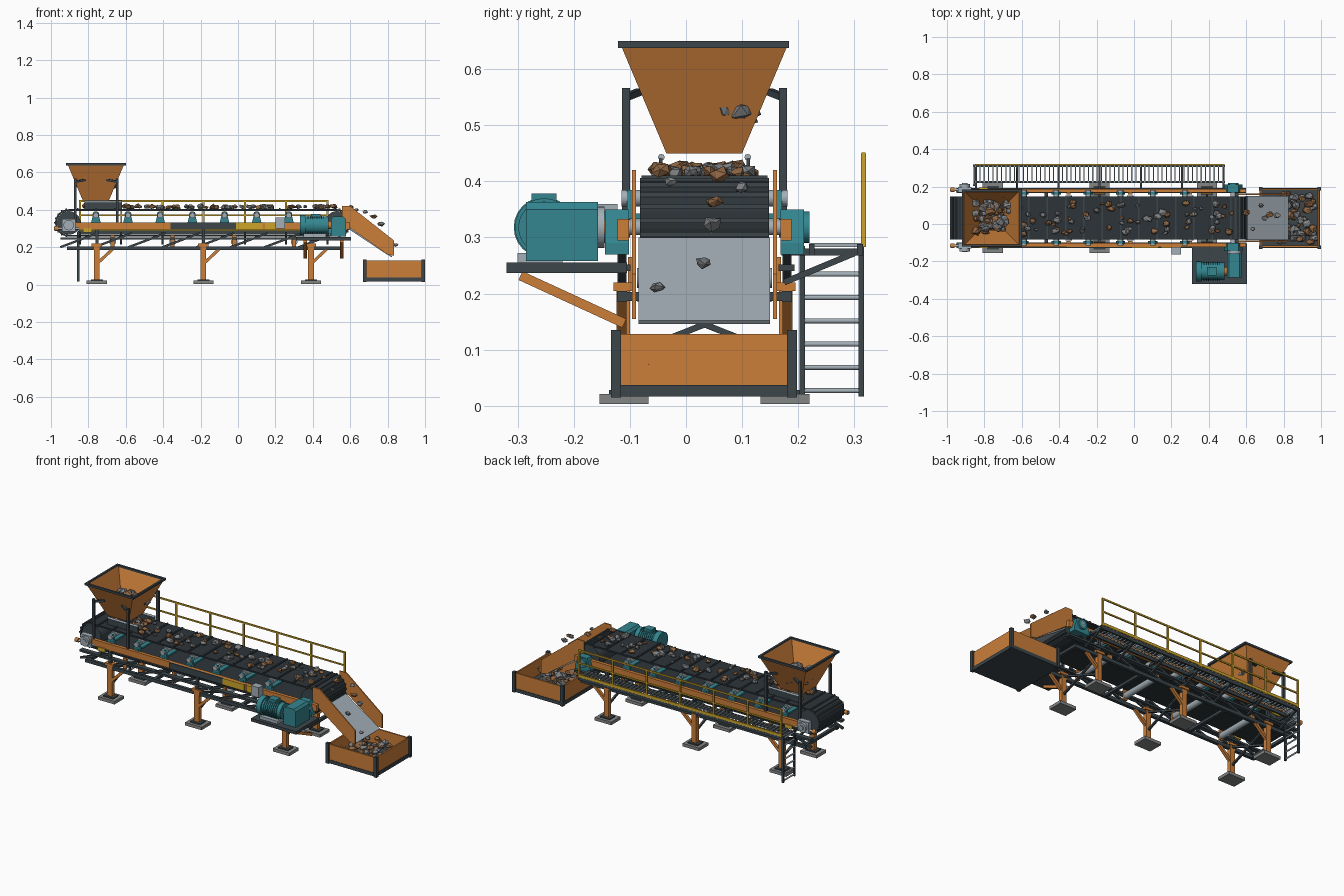
import bpy, bmesh, math, random
from mathutils import Vector, Matrix

if "Cube" in bpy.data.objects:
    bpy.data.objects.remove(bpy.data.objects["Cube"])
random.seed(4)


def mat(name, r, g, b):
    m = bpy.data.materials.new(name)
    m.diffuse_color = [((c / 255 + 0.055) / 1.055) ** 2.4 for c in (r, g, b)] + [1]
    m.use_nodes = True
    m.node_tree.nodes["Principled BSDF"].inputs["Base Color"].default_value = m.diffuse_color
    return m


ORANGE = mat("orange paint", 204, 127, 58)
DARK = mat("dark steel", 60, 70, 75)
BELT = mat("belt rubber", 45, 52, 56)
TEAL = mat("teal paint", 52, 134, 144)
STEEL = mat("light steel", 163, 175, 183)
YELLOW = mat("safety yellow", 206, 165, 42)
FOOT = mat("concrete grey", 132, 134, 133)
STONE = mat("grey stone", 128, 130, 132)
BROWN = mat("brown stone", 142, 102, 68)
YC = 0.033                       # conveyor centre line
SIDES = (-1, 1)


def finish(name, bm, *mats):
    me = bpy.data.meshes.new(name)
    bmesh.ops.recalc_face_normals(bm, faces=bm.faces)
    bm.to_mesh(me)
    bm.free()
    for m in mats:
        me.materials.append(m)
    ob = bpy.data.objects.new(name, me)
    bpy.context.collection.objects.link(ob)
    return ob


def box(name, x0, x1, y0, y1, z0, z1, m):
    bm = bmesh.new()
    M = Matrix.Translation(((x0 + x1) / 2, (y0 + y1) / 2, (z0 + z1) / 2))
    bmesh.ops.create_cube(bm, size=1, matrix=M @ Matrix.Diagonal((x1 - x0, y1 - y0, z1 - z0, 1)))
    return finish(name, bm, m)


def along(a, b):
    a, b = Vector(a), Vector(b)
    d = b - a
    return Matrix.Translation((a + b) / 2) @ d.to_track_quat('Z', 'Y').to_matrix().to_4x4(), d.length


def bar(name, a, b, w, m):
    M, L = along(a, b)
    bm = bmesh.new()
    bmesh.ops.create_cube(bm, size=1, matrix=M @ Matrix.Diagonal((w, w, L, 1)))
    return finish(name, bm, m)


def cyl(name, a, b, r, m, n=20, r2=None):
    M, L = along(a, b)
    bm = bmesh.new()
    bmesh.ops.create_cone(bm, cap_ends=True, segments=n, radius1=r, radius2=r if r2 is None else r2, depth=L, matrix=M)
    for f in bm.faces:
        f.smooth = len(f.verts) == 4
    for e in bm.edges:
        e.smooth = all(len(f.verts) == 4 for f in e.link_faces)
    return finish(name, bm, m)


def prism(name, pts, y0, y1, m):
    bm = bmesh.new()
    f = bm.faces.new([bm.verts.new((x, y0, z)) for x, z in pts])
    g = bmesh.ops.extrude_face_region(bm, geom=[f])
    bmesh.ops.translate(bm, vec=(0, y1 - y0, 0), verts=[v for v in g['geom'] if isinstance(v, bmesh.types.BMVert)])
    return finish(name, bm, m)


def rocks(name, spots):
    bm = bmesh.new()
    for x, y, z, r in spots:
        rot = Matrix.Rotation(random.uniform(0, 6), 4, Vector((random.random(), random.random(), 1)))
        S = Matrix.Diagonal((random.uniform(.9, 1.3), random.uniform(.8, 1.1), random.uniform(.65, .9), 1))
        old = len(bm.faces)
        g = bmesh.ops.create_icosphere(bm, subdivisions=1, radius=r, matrix=Matrix.Translation((x, y, z)) @ S @ rot)
        for v in g['verts']:
            v.co += Vector([random.uniform(-.22, .22) * r for _ in range(3)])
        k = random.random() < .45
        bm.faces.ensure_lookup_table()
        for f in bm.faces[old:]:
            f.material_index = int(k)
    return finish(name, bm, STONE, BROWN)


U = random.uniform

# Belt loop around both pulleys
XT, XH, ZP, RP = -0.905, 0.53, 0.33, 0.073
B0, B1 = -0.082, 0.148
arc = [(XH + RP * math.sin(t), ZP + RP * math.cos(t)) for t in [math.pi * i / 16 for i in range(17)]]
arc += [(XT - RP * math.sin(t), ZP - RP * math.cos(t)) for t in [math.pi * i / 16 for i in range(17)]]
bm = bmesh.new()
a = [bm.verts.new((x, B0, z)) for x, z in arc]
b = [bm.verts.new((x, B1, z)) for x, z in arc]
for i in range(len(arc)):
    j = (i + 1) % len(arc)
    bm.faces.new((a[i], a[j], b[j], b[i]))
belt = finish("belt", bm, BELT)
md = belt.modifiers.new("thickness", 'SOLIDIFY')
md.thickness = 0.009
# Cleats on the flat runs and around the pulleys
for i in range(15):
    x = -0.86 + i * 0.098
    box("belt_cleat", x, x + .008, B0 + .003, B1 - .003, ZP + RP - .002, ZP + RP + .007, DARK)
for i in range(9):
    t = math.pi * (i + .5) / 9
    for cx, s in ((XH, 1), (XT, -1)):
        p = (cx + s * RP * math.sin(t), ZP + RP * math.cos(t))
        bar("pulley_cleat", (p[0], B0, p[1]), (p[0], B1, p[1]), .009, DARK)
for x, nm in ((XT, "tail"), (XH, "head")):
    cyl(nm + "_pulley", (x, B0 + .005, ZP), (x, B1 - .005, ZP), RP - .01, DARK, 32)
    cyl(nm + "_shaft", (x, -.15, ZP - .012), (x, .22, ZP - .012), .014, STEEL)

# Side frames: rails, truss chords, legs, idler ends, bearings
for s in SIDES:
    def Y(d):
        return YC + s * d

    def sbox(name, x0, x1, d0, d1, z0, z1, m):
        box(name, x0, x1, min(Y(d0), Y(d1)), max(Y(d0), Y(d1)), z0, z1, m)
    sbox("side_rail", -.93, .6, .135, .155, .295, .333, ORANGE)
    sbox("rail_lower_flange", -.95, .6, .132, .16, .24, .252, DARK)
    sbox("lower_chord", -.915, .56, .138, .156, .185, .205, DARK)
    for i in range(8):
        x = -.95 + i * .182
        bar("truss_diagonal", (x, Y(.147), .2), (x + .2, Y(.147), .275), .012, DARK)
    for x in (-.755, -.185, .39):
        sbox("leg", x - .015, x + .015, .133, .157, .02, .22, ORANGE)
        sbox("leg_cap", x - .028, x + .028, .128, .162, .205, .22, ORANGE)
        sbox("foot", x - .054, x + .054, .1, .187, .003, .021, FOOT)
        sbox("foot_plate", x - .032, x + .032, .12, .17, .021, .028, DARK)
        bar("leg_brace", (x + .01, Y(.147), .12), (x + .09, Y(.147), .195), .016, ORANGE)
        bar("cross_brace", (x, Y(.14), .2), (x, Y(-.14), .09), .011, DARK)
        bar("upright", (x, Y(.147), .21), (x, Y(.147), .3), .016, DARK)
    for i in range(7):
        x = -.76 + i * .172
        prism("idler_bracket", [(x - .025, .333), (x + .025, .333), (x + .012, .385), (x - .012, .385)], Y(.125), Y(.138), TEAL)
        cyl("idler_end", (x, Y(.115), .37), (x, Y(.148), .37), .015, STEEL, 12)
    prism("head_bearing", [(XH - .05, .27), (XH + .05, .27), (XH + .05, .29), (XH + .03, .35), (XH - .03, .35), (XH - .05, .29)], Y(.135), Y(.177), TEAL)
    cyl("head_bearing_cap", (XH, Y(.17), ZP - .012), (XH, Y(.187), ZP - .012), .028, TEAL)
    sbox("tail_bearing", XT - .035, XT + .035, .135, .165, .285, .35, STEEL)
    cyl("tail_bearing_cap", (XT, Y(.16), ZP - .012), (XT, Y(.18), ZP - .012), .028, STEEL)
    cyl("take_up_screw", (-.985, Y(.15), .3), (-.85, Y(.15), .3), .007, STEEL, 10)
    cyl("take_up_nut", (-.98, Y(.15), .3), (-.96, Y(.15), .3), .014, ORANGE, 6)
    sbox("warning_plate", -.83, -.78, .155, .161, .278, .3, YELLOW)
    for x in (-.87, -.645):
        sbox("hopper_post", x - .007, x + .007, .133, .147, .3, .566, DARK)
        bar("hopper_arm", (x, Y(.14), .55), (x * .5 - .38, Y(.115), .56), .012, DARK)
    sbox("loading_skirt", -.82, -.62, .075, .081, .405, .442, DARK)
    cyl("skirt_rod", (-.82, Y(.077), .443), (-.62, Y(.077), .443), .006, STEEL, 8)
    prism("chute_side", [(.555, .42), (.6, .42), (.835, .235), (.835, .155), (.8, .16), (.555, .335)], Y(.122), Y(.129), ORANGE)
for i in range(7):
    x = -.76 + i * .172
    cyl("idler_roller", (x, YC - .115, .375), (x, YC + .115, .375), .018, STEEL, 14)
    box("idler_base", x - .012, x + .012, YC - .14, YC + .14, .333, .343, TEAL)
for x in (-.67, -.35, -.02, .30):
    cyl("return_roller", (x, YC - .12, .228), (x, YC + .12, .228), .018, STEEL, 14)
    for s in SIDES:
        y = YC + s * .13
        box("return_hanger", x - .011, x + .011, y - .006, y + .006, .205, .265, ORANGE)
for x in (-.9, -.47, .1, .55):
    box("cross_member", x - .009, x + .009, YC - .14, YC + .14, .187, .203, DARK)

# Painted plates on the front rail and a control box
box("dark_panel", -.36, -.01, -.129, -.122, .295, .333, DARK)
box("yellow_panel", -.01, .13, -.129, -.122, .295, .333, YELLOW)
box("yellow_panel_small", .145, .2, -.129, -.122, .295, .333, YELLOW)
box("control_box", .2, .25, -.163, -.122, .3, .36, STEEL)

# Feed hopper
bm = bmesh.new()
top = [bm.verts.new(p) for p in ((-.91, -.115, .64), (-.61, -.115, .64), (-.61, .18, .64), (-.91, .18, .64))]
low = [bm.verts.new(p) for p in ((-.83, -.035, .45), (-.69, -.035, .45), (-.69, .1, .45), (-.83, .1, .45))]
for i in range(4):
    j = (i + 1) % 4
    bm.faces.new((top[i], top[j], low[j], low[i]))
hop = finish("hopper", bm, ORANGE)
hop.modifiers.new("thickness", 'SOLIDIFY').thickness = 0.007


def frame(name, x0, x1, y0, y1, z0, z1, w, m):
    box(name, x0, x1, y0, y0 + w, z0, z1, m)
    box(name, x0, x1, y1 - w, y1, z0, z1, m)
    box(name, x0, x0 + w, y0 + w, y1 - w, z0, z1, m)
    box(name, x1 - w, x1, y0 + w, y1 - w, z0, z1, m)


frame("hopper_rim", -.92, -.6, -.121, .184, .638, .65, .012, DARK)

# Discharge chute floor and collecting bin
prism("chute_floor", [(.6, .30), (.825, .152), (.82, .146), (.595, .294)], -.085, .15, STEEL)
frame("bin_wall", .675, .99, -.125, .19, .033, .128, .009, ORANGE)
box("bin_floor", .67, .995, -.128, .193, .017, .037, DARK)
for x in (.668, .982):
    for y in (-.134, .18):
        box("bin_corner", x, x + .018, y, y + .018, .015, .135, DARK)

# Drive: platform, motor, gearbox
box("motor_platform", .31, .605, -.32, -.105, .237, .255, DARK)
for x in (.36, .555):
    bar("platform_brace", (x, -.295, .232), (x, -.11, .147), .017, ORANGE)
box("motor_base", .35, .47, -.3, -.22, .255, .272, STEEL)
MY, MZ = -.253, .318
cyl("motor_body", (.345, MY, MZ), (.485, MY, MZ), .046, TEAL, 24)
for i in range(8):
    x = .372 + i * .012
    cyl("motor_fin", (x, MY, MZ), (x + .005, MY, MZ), .052, TEAL, 24)
cyl("fan_cover", (.332, MY, MZ), (.362, MY, MZ), .054, TEAL, 24)
box("terminal_box", .39, .44, MY - .022, MY + .022, .355, .378, TEAL)
cyl("coupling", (.48, MY, MZ), (.52, MY, MZ), .022, ORANGE, 16)
prism("gearbox", [(.497, .258), (.577, .258), (.577, .35), (.565, .363), (.509, .363), (.497, .35)], -.285, -.157, TEAL)
cyl("gearbox_flange", (.537, -.16, .318), (.537, -.145, .318), .037, STEEL)
cyl("output_coupling", (.537, -.16, .318), (.537, -.12, .318), .022, ORANGE, 16)

# Walkway with grating, guard rail and ladder
for y in (.224, .31):
    box("walkway_beam", -.855, .487, y - .005, y + .005, .268, .288, DARK)
for i in range(58):
    x = -.85 + i * .0232
    box("grating_bar", x, x + .006, .22, .317, .283, .29, STEEL)
for i in range(7):
    x = -.845 + i * .2205
    box("guard_post", x - .005, x + .005, .312, .321, .283, .45, YELLOW)
    bar("walkway_bracket", (x, .175, .22), (x, .3, .272), .011, DARK)
    box("walkway_joist", x - .005, x + .005, .17, .31, .268, .28, DARK)
for z0, z1 in ((.442, .451), (.366, .374), (.288, .304)):
    box("guard_rail", -.85, .483, .313, .32, z0, z1, YELLOW)
for y in (.207, .312):
    box("ladder_rail", -.86, -.848, y - .005, y + .005, .017, .285, DARK)
for i in range(7):
    z = .027 + i * .0415
    cyl("ladder_rung", (-.854, .207, z), (-.854, .312, z), .0045, STEEL, 8)

# Ore on the belt, in the hopper, in the bin and falling
rocks("belt_ore", [(U(-.62, .56), U(-.055, .115), .411 + U(0, .008), U(.01, .021)) for _ in range(75)]
      + [(U(-.82, -.63), U(-.03, .095), .42, U(.014, .022)) for _ in range(16)])
rocks("hopper_ore", [(U(-.85, -.67), U(-.05, .115), .535 + U(-.02, .02), U(.016, .026)) for _ in range(60)])
rocks("bin_ore", [(U(.7, .965), U(-.1, .165), .055 + U(-.012, .03), U(.014, .027)) for _ in range(85)])
rocks("falling_ore", [(.60, .06, .413, .016), (.635, -.027, .4, .013), (.68, .1, .39, .014), (.725, .05, .365, .016),
                      (.765, .047, .325, .018), (.7, .03, .255, .013), (.845, -.05, .212, .013)])
